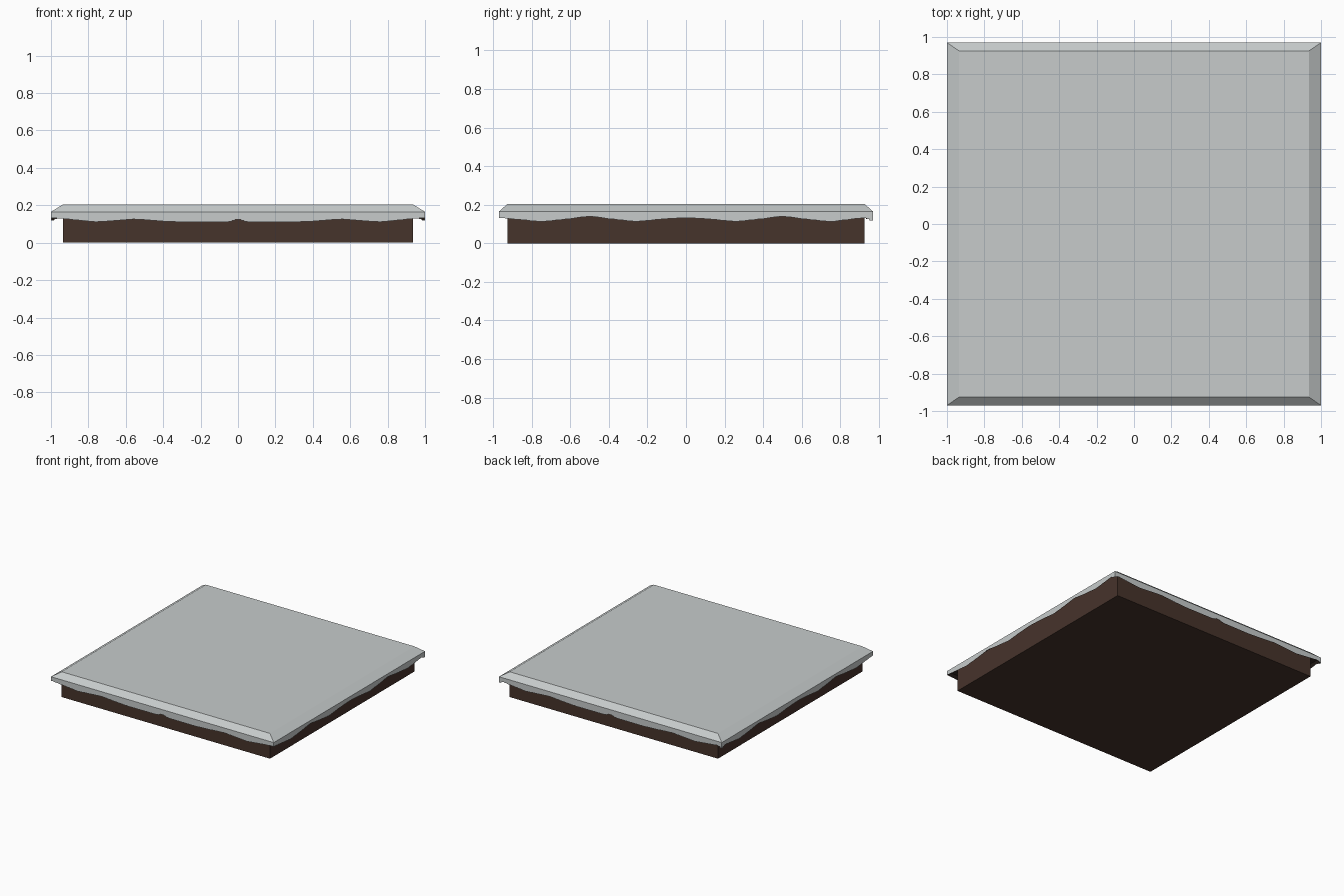
import bpy, bmesh, math

if "Cube" in bpy.data.objects:
    bpy.data.objects.remove(bpy.data.objects["Cube"])

X, Y = 1.0, 0.97          # outer rim of the cap
TX, TY = 0.935, 0.925     # top plateau and base footprint
RIM, TOP = 0.165, 0.205


def material(name, rgb):
    m = bpy.data.materials.new(name)
    m.diffuse_color = (*rgb, 1)
    m.use_nodes = True
    m.node_tree.nodes["Principled BSDF"].inputs["Base Color"].default_value = m.diffuse_color
    return m


grey = material("pale grey", (0.57, 0.60, 0.60))
brown = material("dark brown", (0.062, 0.033, 0.024))
shadow = material("underside brown", (0.014, 0.009, 0.007))

# Lower edge of the skirt as (position, height), mirrored about the middle
FRONT = [(0, .127), (.05, .111), (.3, .110), (.40, .115), (.55, .126), (.76, .111), (.93, .128), (1, .133)]
BACK = FRONT[:-1] + [(.965, .133), (1, .115)]
SIDE = [(0, .132), (.12, .126), (.26, .112), (.40, .127), (.5, .141), (.6, .127), (.75, .112), (.92, .128), (.97, .133)]
SIDE_BACK = SIDE[:-2] + [(.925, .133), (.97, .115)]


def height(profile, t):
    t = abs(t)
    for (a, za), (b, zb) in zip(profile, profile[1:]):
        if t <= b:
            return za + (zb - za) * (t - a) / (b - a)
    return profile[-1][1]


def finish(bm, name, mat):
    me = bpy.data.meshes.new(name)
    bm.to_mesh(me)
    bm.free()
    me.materials.append(mat)
    ob = bpy.data.objects.new(name, me)
    bpy.context.collection.objects.link(ob)


def cap(name, mat, gap, inward):
    """Bevelled top sheet with a ragged hanging skirt on all four sides."""
    bm = bmesh.new()

    def face(pts):
        if inward:
            pts = pts[::-1]
        bm.faces.new([bm.verts.new(p) for p in pts])

    def ring(x, y, z):
        return [(-x, -y, z), (x, -y, z), (x, y, z), (-x, y, z)]

    top = ring(TX - gap, TY - gap, TOP - gap)
    rim = ring(X - gap, Y - gap, RIM - gap)
    face(top)
    for i in range(4):
        j = (i + 1) % 4
        face([rim[i], rim[j], top[j], top[i]])
        # Skirt in narrow steps
        n = 120
        (x0, y0, z), (x1, y1, _) = rim[i], rim[j]
        for k in range(n):
            a, m, b = k / n, (k + .5) / n, (k + 1) / n
            pa = (x0 + (x1 - x0) * a, y0 + (y1 - y0) * a)
            pm = (x0 + (x1 - x0) * m, y0 + (y1 - y0) * m)
            pb = (x0 + (x1 - x0) * b, y0 + (y1 - y0) * b)
            if i % 2 == 0:
                low = height(FRONT if i == 0 else BACK, pm[0])
            else:
                low = height(SIDE_BACK if pm[1] > 0 else SIDE, pm[1])
            face([(*pa, low), (*pb, low), (*pb, z), (*pa, z)])
    finish(bm, name, mat)


cap("snow_cap", grey, 0.0, False)
cap("cap_lining", shadow, 0.003, True)

# Base block
bm = bmesh.new()
bmesh.ops.create_cube(bm, size=1)
for v in bm.verts:
    v.co = (v.co.x * 2 * TX, v.co.y * 2 * TY, (v.co.z + .5) * 0.195)
finish(bm, "base_block", brown)
